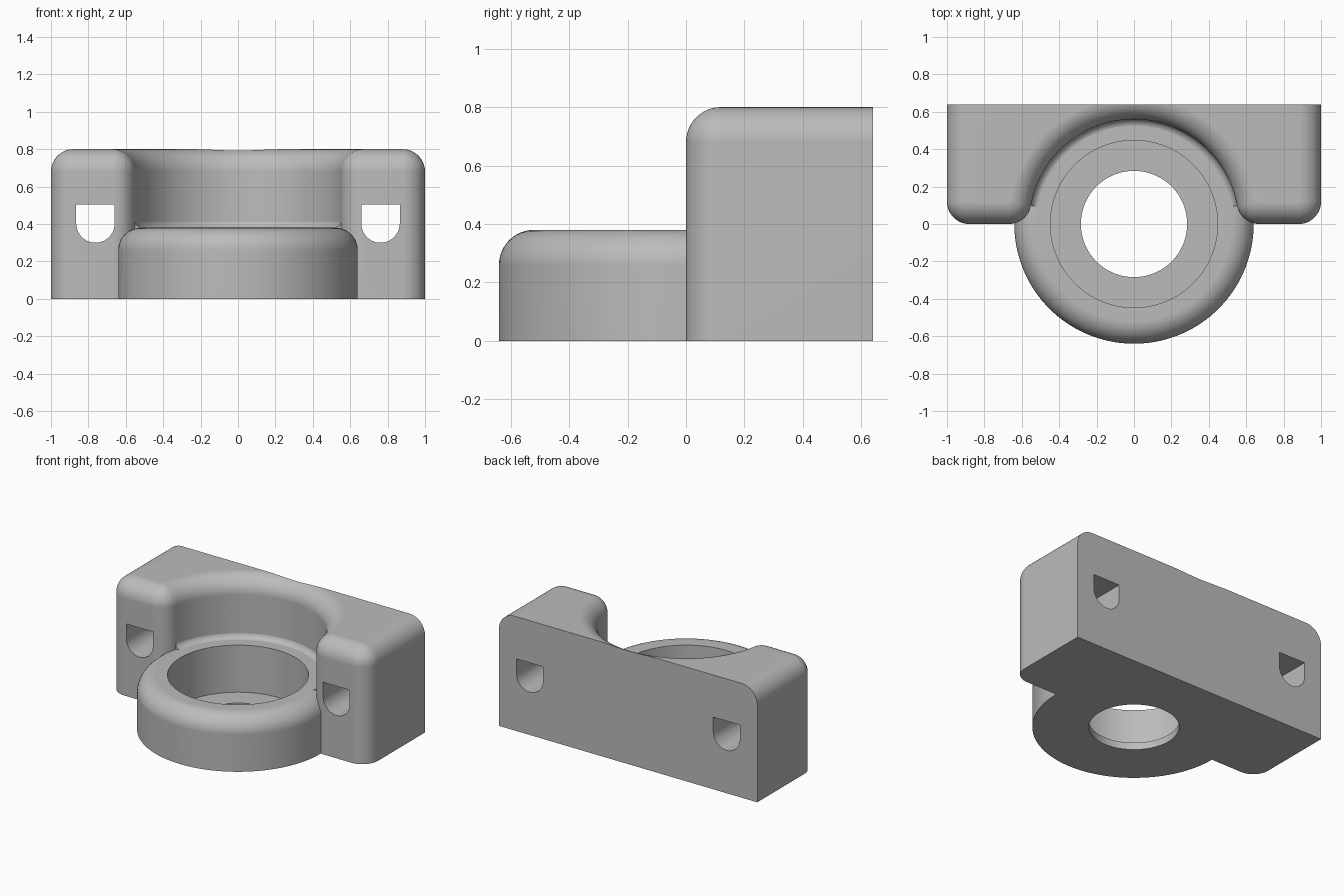
import bpy
import bmesh
from math import pi, cos, sin, asin

cube = bpy.data.objects.get("Cube")
if cube:
    bpy.data.objects.remove(cube, do_unlink=True)

R = 0.12           # main rounding radius
POCKET = 0.56      # radius of the round recess
BACK = 0.64        # rear face

grey = bpy.data.materials.new("plain grey")
grey.use_nodes = True
grey.diffuse_color = (0.5, 0.5, 0.5, 1)
grey.node_tree.nodes["Principled BSDF"].inputs["Base Color"].default_value = (0.5, 0.5, 0.5, 1)


def arc(cx, cy, r, a0, a1, n):
    steps = [a0 + (a1 - a0) * i / n for i in range(n + 1)]
    return [(cx + r * cos(a), cy + r * sin(a)) for a in steps]


def loft(name, loops, wrap=False, back_cut=None):
    """Skin a row of equal closed loops; cap the ends or wrap around."""
    bm = bmesh.new()
    rows = [[bm.verts.new(p) for p in loop] for loop in loops]
    n = len(rows[0])
    for a, b in zip(rows, rows[1:] + rows[:1] if wrap else rows[1:]):
        for i in range(n):
            j = (i + 1) % n
            bm.faces.new((a[i], a[j], b[j], b[i]))
    if not wrap:
        bm.faces.new(rows[0])
        bm.faces.new(rows[-1])
    bmesh.ops.remove_doubles(bm, verts=bm.verts, dist=1e-5)
    if back_cut is not None:
        cut = bmesh.ops.bisect_plane(
            bm, geom=bm.verts[:] + bm.edges[:] + bm.faces[:],
            plane_co=(0, back_cut, 0), plane_no=(0, 1, 0), clear_outer=True)
        edges = [e for e in cut["geom_cut"] if isinstance(e, bmesh.types.BMEdge)]
        bmesh.ops.contextual_create(bm, geom=edges)
    bmesh.ops.recalc_face_normals(bm, faces=bm.faces)
    mesh = bpy.data.meshes.new(name)
    bm.to_mesh(mesh)
    bm.free()
    mesh.materials.append(grey)
    obj = bpy.data.objects.new(name, mesh)
    bpy.context.collection.objects.link(obj)
    return obj


def revolve(name, profile, a0, a1, n, wrap=False):
    angles = [a0 + (a1 - a0) * i / n for i in range(n if wrap else n + 1)]
    return loft(name, [[(r * cos(a), r * sin(a), z) for r, z in profile]
                       for a in angles], wrap)


def combine(target, other, operation):
    bpy.context.view_layer.objects.active = target
    mod = target.modifiers.new(operation.lower(), "BOOLEAN")
    mod.operation = operation
    mod.solver = "EXACT"
    mod.object = other
    bpy.ops.object.modifier_apply(modifier=mod.name)
    bpy.data.objects.remove(other, do_unlink=True)


# Block outline, shrunk by d on every side but the back
lip = POCKET + R
lip_angle = asin(R / lip)
lip_x = lip * cos(lip_angle)


def outline(d, z):
    half = [(1 - d, 0.9)]
    half += arc(1 - R, R, R - d, 0, -pi / 2, 12)
    half += arc(lip_x, R, R - d, -pi / 2, -pi + lip_angle, 12)
    half += arc(0, 0, POCKET + d, lip_angle, pi / 2, 32)[1:]
    mirrored = [(-x, y) for x, y in reversed(half[:-1])]
    return [(x, y, z) for x, y in half + mirrored]


top = 0.8
levels = [(0, 0)] + [(R - u, top - R + v) for u, v in arc(0, 0, R, 0, pi / 2, 12)]
body = loft("bearing_block", [outline(d, z) for d, z in levels], back_cut=BACK)

# Round socket with a bore, a thin floor and a through hole
ring = [(0.284, 0), (0.64, 0)] + arc(0.52, 0.26, R, 0, pi / 2, 12)
ring += [(0.447, 0.38), (0.447, 0.05), (0.284, 0.05)]
combine(body, revolve("socket_ring", ring, 0, 2 * pi, 128, True), "UNION")

# Small cove where the recess wall meets the ring
cove = arc(0.52, 0.42, 0.041, -pi / 2, 0, 6) + [(0.58, 0.42), (0.58, 0.34), (0.52, 0.34)]
combine(body, revolve("recess_cove", cove, lip_angle, pi - lip_angle, 64), "UNION")

# Slots through both wings: flat top, round bottom
for side in (-1, 1):
    shape = [(0.103, 0.505)] + arc(0, 0.403, 0.103, 0, -pi, 20) + [(-0.103, 0.505)]
    slot = [[(side * 0.762 + x, y, z) for x, z in shape] for y in (-0.2, 1)]
    combine(body, loft("slot_cutter", slot), "DIFFERENCE")

# Smooth curves, crisp edges
bpy.ops.object.select_all(action="DESELECT")
body.select_set(True)
bpy.context.view_layer.objects.active = body
bpy.ops.object.shade_smooth_by_angle(angle=0.6)
weighted = body.modifiers.new("flat_face_normals", "WEIGHTED_NORMAL")
weighted.keep_sharp = True
